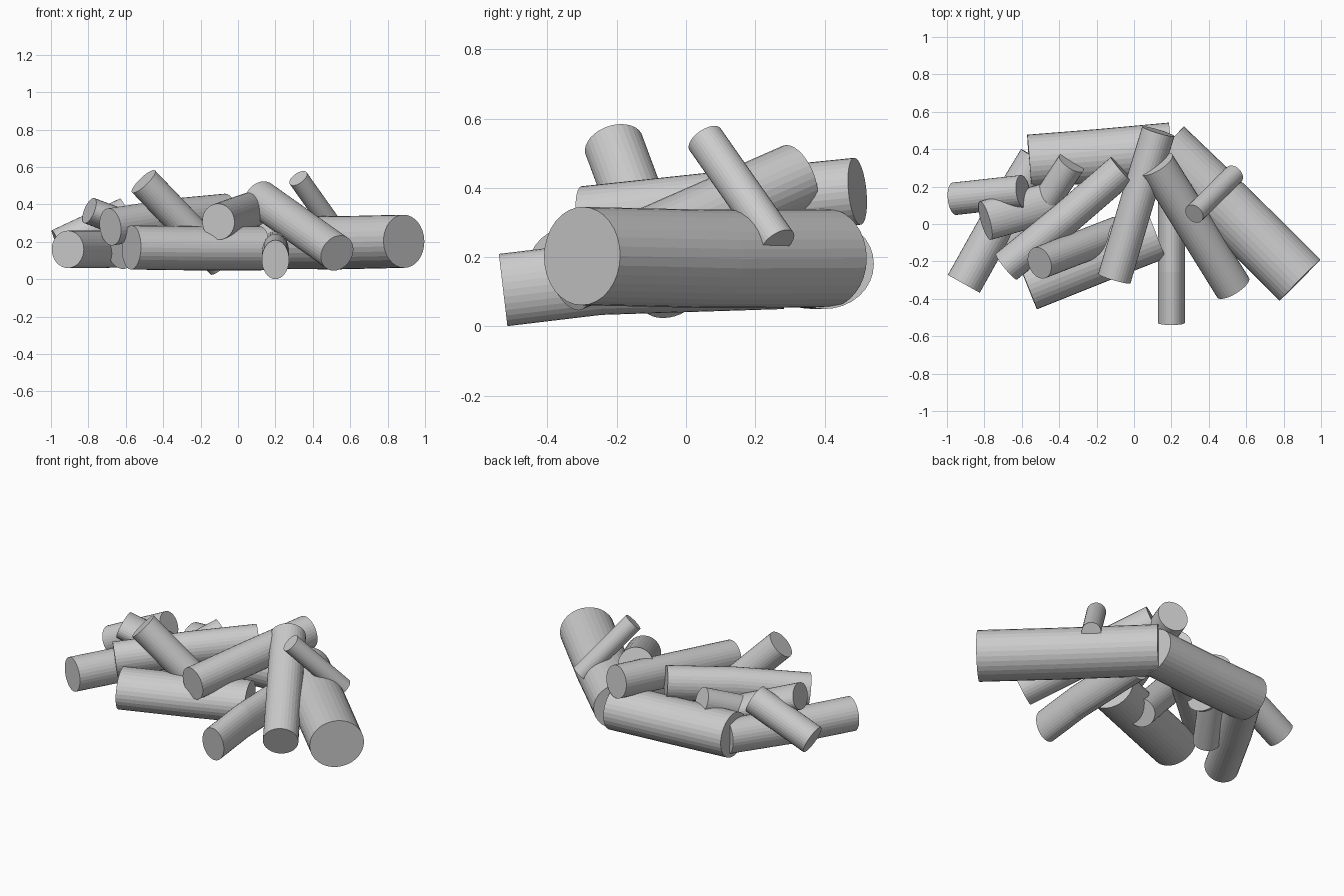
import bpy, bmesh, math
from mathutils import Vector

if "Cube" in bpy.data.objects:
    bpy.data.objects.remove(bpy.data.objects["Cube"])

SIDES = 32


def log(name, points, half_width, half_height):
    """Log with an oval section swept along a few points, flat sawn ends."""
    pts = [Vector(p) for p in points]
    bm = bmesh.new()
    rings = []
    for i, p in enumerate(pts):
        axis = (pts[min(i + 1, len(pts) - 1)] - pts[max(i - 1, 0)]).normalized()
        side = axis.cross(Vector((0, 0, 1))).normalized()
        up = side.cross(axis)
        ring = []
        for k in range(SIDES):
            a = 2 * math.pi * k / SIDES
            ring.append(bm.verts.new(p + side * half_width * math.cos(a)
                                     + up * half_height * math.sin(a)))
        rings.append(ring)
    for r0, r1 in zip(rings, rings[1:]):
        for k in range(SIDES):
            n = (k + 1) % SIDES
            bm.faces.new((r0[k], r0[n], r1[n], r1[k]))
    bm.faces.new(rings[0])
    bm.faces.new(rings[-1])
    bmesh.ops.recalc_face_normals(bm, faces=bm.faces)
    mesh = bpy.data.meshes.new(name)
    bm.to_mesh(mesh)
    bm.free()
    obj = bpy.data.objects.new(name, mesh)
    bpy.context.collection.objects.link(obj)
    return obj


# Large base logs
log("right_base_log", [(.887, -.30, .203), (.53, .055, .195), (.16, .41, .197)], .155, .142)
log("back_base_log", [(-.56, .335, .185), (-.18, .365, .18), (.20, .40, .18)], .143, .13)
log("front_base_log", [(-.57, -.328, .17), (-.2, -.18, .165), (.12, -.055, .165)], .138, .118)
log("left_base_log", [(-.91, -.32, .16), (-.72, .02, .16), (-.52, .35, .17)], .098, .1)

# Medium logs leaning inwards
log("front_centre_log", [(.2, -.528, .105), (.2, -.25, .138), (.2, .28, .155)], .073, .105)
log("right_leaning_log", [(.53, -.34, .14), (.325, -.01, .285), (.12, .32, .43)], .1, .1)
log("centre_top_log", [(-.105, -.292, .308), (.01, .1, .35), (.13, .495, .39)], .09, .097)
log("left_top_log", [(-.683, -.228, .28), (-.36, .035, .33), (-.065, .29, .358)], .09, .1)

# Small logs thrown on the pile
log("steep_front_log", [(-.505, -.208, .523), (-.085, -.045, .085)], .087, .085)
log("small_right_log", [(.322, .055, .54), (.535, .265, .24)], .055, .055)
log("outer_left_log", [(-.96, .135, .185), (-.595, .175, .355)], .087, .085)
log("inner_left_log", [(-.795, .018, .367), (-.4, .13, .22)], .107, .072)
log("hidden_left_log", [(-.335, .325, .33), (-.63, -.12, .13)], .076, .08)
